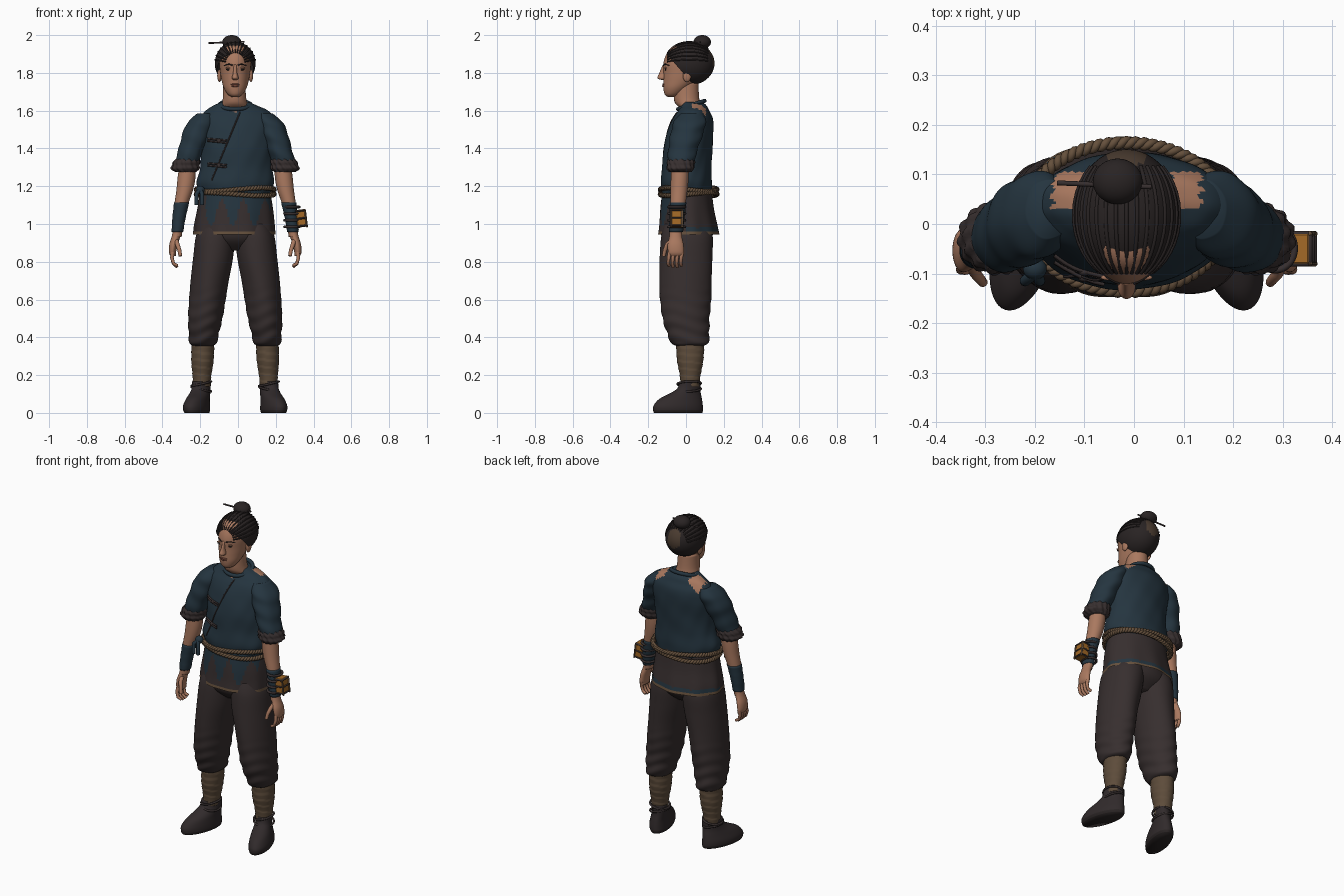
import bpy
import bmesh
from math import sin, cos, pi, tau
from mathutils import Vector, Matrix
from mathutils.bvhtree import BVHTree

MID = -.015  # the figure's own middle plane

default_cube = bpy.data.objects.get("Cube")
if default_cube:
    bpy.data.objects.remove(default_cube)


def material(name, *rgb):
    mat = bpy.data.materials.new(name)
    mat.use_nodes = True
    colour = (*rgb, 1)
    mat.diffuse_color = colour
    mat.node_tree.nodes["Principled BSDF"].inputs["Base Color"].default_value = colour
    return mat


blue = material("blue_cloth", .018, .035, .05)
brown = material("dark_brown_cloth", .038, .028, .028)
skin = material("skin", .4, .19, .115)
lip = material("lip", .25, .09, .06)
black = material("black_hair", .022, .017, .017)
thin = material("thin_hair", .07, .045, .03)
tan = material("tan_wrap", .11, .072, .043)
rope = material("rope", .13, .08, .045)
shoe = material("shoe_leather", .03, .023, .024)
amber = material("amber_wood", .36, .14, .02)


def finish(bm, name, mats, rule=None):
    """Turn a bmesh into a smooth object, colouring faces by a rule."""
    bmesh.ops.recalc_face_normals(bm, faces=bm.faces)
    for face in bm.faces:
        face.smooth = True
        if rule:
            face.material_index = rule(face.calc_center_median())
    tree = BVHTree.FromBMesh(bm)
    mesh = bpy.data.meshes.new(name)
    bm.to_mesh(mesh)
    bm.free()
    for mat in mats:
        mesh.materials.append(mat)
    bpy.context.collection.objects.link(bpy.data.objects.new(name, mesh))
    return tree


def spline(a, b, c, d, t):
    return b + (c - a) * (t / 2) + (a * 2 - b * 5 + c * 4 - d) * (t * t / 2) + (b * 3 - a - c * 3 + d) * (t ** 3 / 2)


def loft(name, mats, rows, side=1, seg=48, sub=5, fold=None, rule=None, shear=0, capped=True):
    """Stack smooth elliptical rings; each row is z, x, y, x radius, y radius."""
    pts = [Vector(row) for row in rows]
    pts = [pts[0]] + pts + [pts[-1]]
    steps = [spline(*pts[i:i + 4], k / sub) for i in range(len(rows) - 1) for k in range(sub)] + [pts[-1]]
    bm = bmesh.new()
    rings = []
    for z, x, y, rx, ry in steps:
        ring = []
        for j in range(seg):
            a = tau * j / seg
            f = fold(a, z) if fold else 1
            dy = sin(a) * ry * f
            ring.append(bm.verts.new((MID + side * (x + shear * dy) + cos(a) * rx * f, y + dy, z)))
        rings.append(ring)
    for low, high in zip(rings, rings[1:]):
        for j in range(seg):
            k = (j + 1) % seg
            bm.faces.new((low[j], low[k], high[k], high[j]))
    if capped:
        bm.faces.new(rings[0])
        bm.faces.new(rings[-1])
    return finish(bm, name, mats, rule)


def ball(name, mat, at, size, cut=None, rule=None, extra=()):
    bm = bmesh.new()
    place = Matrix.Translation(at) @ Matrix.Diagonal((*size, 1))
    bmesh.ops.create_uvsphere(bm, u_segments=48, v_segments=32, radius=1, matrix=place)
    if cut:
        bmesh.ops.bisect_plane(bm, geom=bm.verts[:] + bm.edges[:] + bm.faces[:],
                               plane_co=cut[0], plane_no=cut[1], clear_inner=True)
    return finish(bm, name, [mat, *extra], rule)


def tube(name, mat, points, radius, closed=False, taper=1):
    curve = bpy.data.curves.new(name, "CURVE")
    curve.dimensions = "3D"
    curve.bevel_depth = radius
    curve.bevel_resolution = 3
    curve.use_fill_caps = True
    line = curve.splines.new("POLY")
    line.points.add(len(points) - 1)
    for i, (point, co) in enumerate(zip(line.points, points)):
        point.co = (*co, 1)
        point.radius = 1 + (taper - 1) * i / len(points)
    line.use_cyclic_u = closed
    line.use_smooth = True
    curve.materials.append(mat)
    bpy.context.collection.objects.link(bpy.data.objects.new(name, curve))


def box(name, mat, at, size, turn):
    bm = bmesh.new()
    place = Matrix.Translation(at) @ Matrix.Rotation(turn, 4, "Y") @ Matrix.Diagonal((*size, 1))
    bmesh.ops.create_cube(bm, size=1, matrix=place)
    bmesh.ops.bevel(bm, geom=bm.edges[:], offset=.004, segments=1, affect="EDGES")
    finish(bm, name, [mat])
    obj = bpy.data.objects[name]
    for poly in obj.data.polygons:
        poly.use_smooth = False


def front(tree, x, z, lift=.002):
    hit = tree.ray_cast(Vector((x, -1, z)), Vector((0, 1, 0)))[0]
    return (x, (hit.y if hit else 0) - lift, z)


# Shirt body, with torn shoulders and an open neckline
def shirt_rule(c):
    jag = .006 * sin(c.y * 250)
    torn = c.z > 1.56 and .03 < c.y < .105 and (-.165 < c.x + jag < -.09 or .075 < c.x + jag < .135)
    neckline = c.y < .03 and abs(c.x - MID) < (c.z - 1.59) * 1.2
    return 1 if torn or neckline else 0


shirt = loft("shirt_body", [blue, skin], [
    (1.16, 0, .005, .185, .13), (1.22, 0, .002, .205, .135), (1.3, .005, .005, .19, .13),
    (1.4, .01, .01, .19, .13), (1.5, .01, .025, .2, .12), (1.56, .01, .035, .195, .105),
    (1.6, .008, .04, .165, .082), (1.625, 0, .04, .12, .07), (1.645, 0, .03, .075, .06)],
    seg=96, sub=8, rule=shirt_rule,
    fold=lambda a, z: 1 + .012 * sin(5 * a + 14 * z) * sin(23 * z) + .006 * sin(11 * a - 30 * z))
loop = [tau * i / 60 for i in range(60)]
tube("collar", blue, [(MID + .082 * cos(a), .028 + .07 * sin(a), 1.63 + .022 * sin(a)) for a in loop], .011, True)

# Diagonal closing seam and knotted fastenings
seam = [front(shirt, .01 - .15 * t / 20, 1.59 - .36 * t / 20, 0) for t in range(21)]
tube("closing_seam", brown, seam, .004)
for z in (1.31, 1.44):
    for drop in (0, .012):
        tube("fastening", brown, [front(shirt, -.16 + .02 * i, z + drop - .002 * i) for i in range(6)], .005)
    ball("fastening_knot", brown, front(shirt, -.1, z), (.012, .008, .012))


# Lower shirt hanging under the belt, stained, with a worn hem
def tail_rule(c):
    if c.z < .962:
        return 2
    stain = abs(c.x) < .17 and c.z > 1.06 + .07 * sin(c.x * 55)
    scuff = c.y > 0 and c.z < .99 + .012 * sin(c.x * 60)
    return 1 if (c.y < 0 and stain) or (scuff and c.z < .985) else 0


loft("shirt_tail", [brown, blue, rope], [
    (.945, -.005, .012, .217, .162), (1.0, -.004, .01, .212, .153), (1.08, 0, .005, .2, .142),
    (1.18, 0, .005, .185, .13)], seg=96, sub=8, rule=tail_rule, capped=False,
    fold=lambda a, z: 1 + .02 * (1.18 - z) * 4 * sin(9 * a))

# Twisted rope belt and its knot
for height, tilt in ((1.158, .008), (1.182, -.01)):
    for phase in (0, pi):
        strand = []
        for i in range(300):
            a = tau * i / 300
            twist = 36 * a + phase
            out = .006 * cos(twist)
            strand.append((MID + (.206 + out) * cos(a), .014 + (.15 + out) * sin(a),
                           height + tilt * sin(a * 2) + .006 * sin(twist)))
        tube("rope_belt", rope, strand, .008, True)
ball("belt_knot", blue, (-.2, -.09, 1.18), (.024, .022, .022))
for shift in (-.015, .015):
    tube("belt_tie", blue, [(-.2, -.1, 1.18), (-.205 + shift, -.115, 1.16), (-.205 + shift, -.115, 1.1)], .011)

# Neck and head
loft("neck", [skin], [
    (1.56, 0, .035, .13, .07), (1.61, 0, .03, .085, .062), (1.65, -.003, .005, .064, .067),
    (1.75, -.005, .0, .058, .065)])
head = loft("head", [skin], [
    (1.672, 0, -.075, .018, .022), (1.687, 0, -.068, .04, .045), (1.72, 0, -.05, .06, .07),
    (1.76, 0, -.025, .072, .095), (1.8, 0, -.01, .079, .109), (1.85, 0, 0, .084, .12),
    (1.9, 0, .01, .082, .113), (1.94, 0, .01, .06, .08), (1.955, 0, .01, .02, .02)])
loft("nose", [skin], [
    (1.762, 0, -.118, .008, .008), (1.772, 0, -.127, .018, .024), (1.8, 0, -.12, .011, .021),
    (1.845, 0, -.112, .008, .01)], seg=24)
ball("upper_lip", lip, front(head, MID, 1.739, -.002), (.024, .007, .005))
ball("lower_lip", lip, front(head, MID, 1.731, -.002), (.02, .008, .006))
for side in (-1, 1):
    ball("eye", black, front(head, MID + side * .034, 1.818, -.001), (.015, .004, .005))
    ball("eyelid", skin, front(head, MID + side * .034, 1.826, -.002), (.018, .006, .005))
    brow = [front(head, MID + side * (.014 + .009 * i), 1.84 + .006 * sin(i * .7), 0) for i in range(6)]
    tube("eyebrow", black, brow, .004, taper=.5)
    ball("ear", skin, (MID + side * .083, .005, 1.785), (.012, .022, .033))


# Swept back hair, bun and hairpin
def hair_rule(c):
    return 1 if c.y > .08 and ((c.x - MID) / .045) ** 2 + ((c.z - 1.875) / .055) ** 2 < 1 else 0


ball("hair", black, (MID, .018, 1.85), (.108, .133, .115),
     cut=((0, -.1, 1.897), (0, .15, .13)), rule=hair_rule, extra=[thin])
for i in range(-7, 8):
    lean = i * .2
    lock = []
    for k in range(13):
        b = .5 + 1.9 * k / 12
        lock.append((MID + .108 * sin(lean) * sin(b), .018 - .133 * cos(b), 1.85 + .115 * sin(b) * cos(lean)))
    tube("hair_lock", black, lock, .004)
ball("hair_bun", black, (-.033, .086, 1.963), (.05, .046, .037))
tube("hairpin", brown, [(-.155, .083, 1.958), (.035, .075, 1.965)], .005)

# Trousers seat
loft("trousers_seat", [brown], [
    (.86, 0, .005, .1, .07), (.92, 0, .005, .19, .13), (1.0, 0, .005, .19, .138), (1.1, 0, .005, .17, .12)])

for side in (-1, 1):
    # Trouser leg, gathered below the knee
    loft("trouser_leg", [brown], [
        (.355, .17, .02, .055, .075), (.37, .17, .02, .072, .098), (.42, .166, .012, .08, .112),
        (.5, .158, 0, .091, .124), (.6, .147, -.002, .096, .134), (.7, .135, -.003, .1, .137),
        (.82, .117, 0, .106, .14), (.93, .105, .005, .105, .138), (1.0, .095, .005, .09, .12)],
        side, sub=10,
        fold=lambda a, z: 1 + max(0, .68 - z) * .12 * sin(85 * z + 2 * sin(a * 2)) + .01 * sin(4 * a + 12 * z))
    # Spiral shin wrap
    loft("shin_wrap", [tan], [
        (.14, .178, .02, .045, .05), (.2, .176, .022, .05, .055), (.28, .173, .022, .059, .07),
        (.38, .17, .022, .06, .075)], side, sub=14,
        fold=lambda a, z: 1 + .05 * ((z * 26 + a / tau) % 1 - .5))
    # Soft shoe, toes turned out, and its ankle ties
    loft("shoe", [shoe, black], [
        (0, .203, -.042, .058, .128), (.015, .204, -.042, .064, .132), (.04, .204, -.041, .064, .13),
        (.075, .197, -.028, .057, .112), (.105, .186, -.002, .051, .08), (.13, .18, .015, .048, .061),
        (.165, .178, .021, .048, .055)], side, shear=-.24, rule=lambda c: int(c.z < .014))
    for z in (.125, .155):
        tie = [(MID + side * .179 + .052 * cos(a), .017 + .062 * sin(a), z + .012 * sin(a + z * 90)) for a in loop]
        tube("ankle_tie", brown, tie, .006, True)

    # Sleeve and ruffled cuff
    loft("sleeve", [blue], [
        (1.3, .258, -.03, .055, .06), (1.34, .252, -.025, .063, .071), (1.4, .232, -.015, .067, .078),
        (1.48, .203, .005, .075, .086), (1.54, .18, .02, .07, .085), (1.585, .155, .03, .045, .06)], side,
        sub=8, fold=lambda a, z: 1 + .03 * sin(70 * z + 2 * cos(a)) + .012 * sin(6 * a))
    loft("cuff", [brown], [
        (1.275, .262, -.03, .055, .06), (1.29, .265, -.03, .072, .068), (1.315, .26, -.028, .072, .072),
        (1.345, .252, -.026, .064, .07)], side, seg=72,
        fold=lambda a, z: 1 + .05 * sin(13 * a + 90 * z) + .03 * sin(200 * z))
    # Forearm, bracer and palm
    loft("forearm", [skin], [
        (.93, .308, -.055, .024, .032), (1.0, .301, -.05, .029, .034), (1.1, .286, -.043, .036, .04),
        (1.18, .267, -.037, .044, .045), (1.25, .257, -.033, .047, .047), (1.34, .25, -.03, .042, .045)], side)
    loft("bracer", [blue], [
        (.958, .306, -.053, .031, .037), (1.03, .298, -.048, .035, .04), (1.115, .283, -.042, .04, .044)], side,
        fold=lambda a, z: 1 + .02 * sin(130 * z + a))
    loft("palm", [skin], [
        (.83, .328, -.052, .014, .036), (.85, .332, -.053, .019, .042), (.89, .327, -.055, .022, .042),
        (.93, .314, -.055, .023, .034), (.96, .305, -.054, .025, .032)], side)
    # Curled fingers and thumb
    for i in range(4):
        y = -.086 + .022 * i
        tip = .768 + .008 * abs(i - 1.5)
        path = [(.331, y, .85), (.335, y - .006, .82), (.326, y - .008, .79), (.306, y - .004, tip)]
        tube("finger", skin, [(MID + side * px, py, pz) for px, py, pz in path], .0105, taper=.7)
    path = [(.315, -.07, .92), (.305, -.1, .89), (.295, -.112, .86), (.29, -.118, .83)]
    tube("thumb", skin, [(MID + side * px, py, pz) for px, py, pz in path], .013, taper=.65)

# Wooden box strapped to the left wrist
for z in (.985, 1.02, 1.055, 1.09):
    tube("wrist_strap", brown, [(.285 + .039 * cos(a), -.049 + .044 * sin(a), z) for a in loop], .007, True)
box("wrist_box", amber, (.335, -.05, 1.03), (.05, .064, .094), -.12)
for rise in (-.04, 0, .04):
    box("box_band", brown, (.336 - rise * .12, -.05, 1.03 + rise), (.058, .072, .01), -.12)
for y in (-.08, -.02):
    box("box_edge", rope, (.36, y, 1.03), (.01, .012, .098), -.12)
